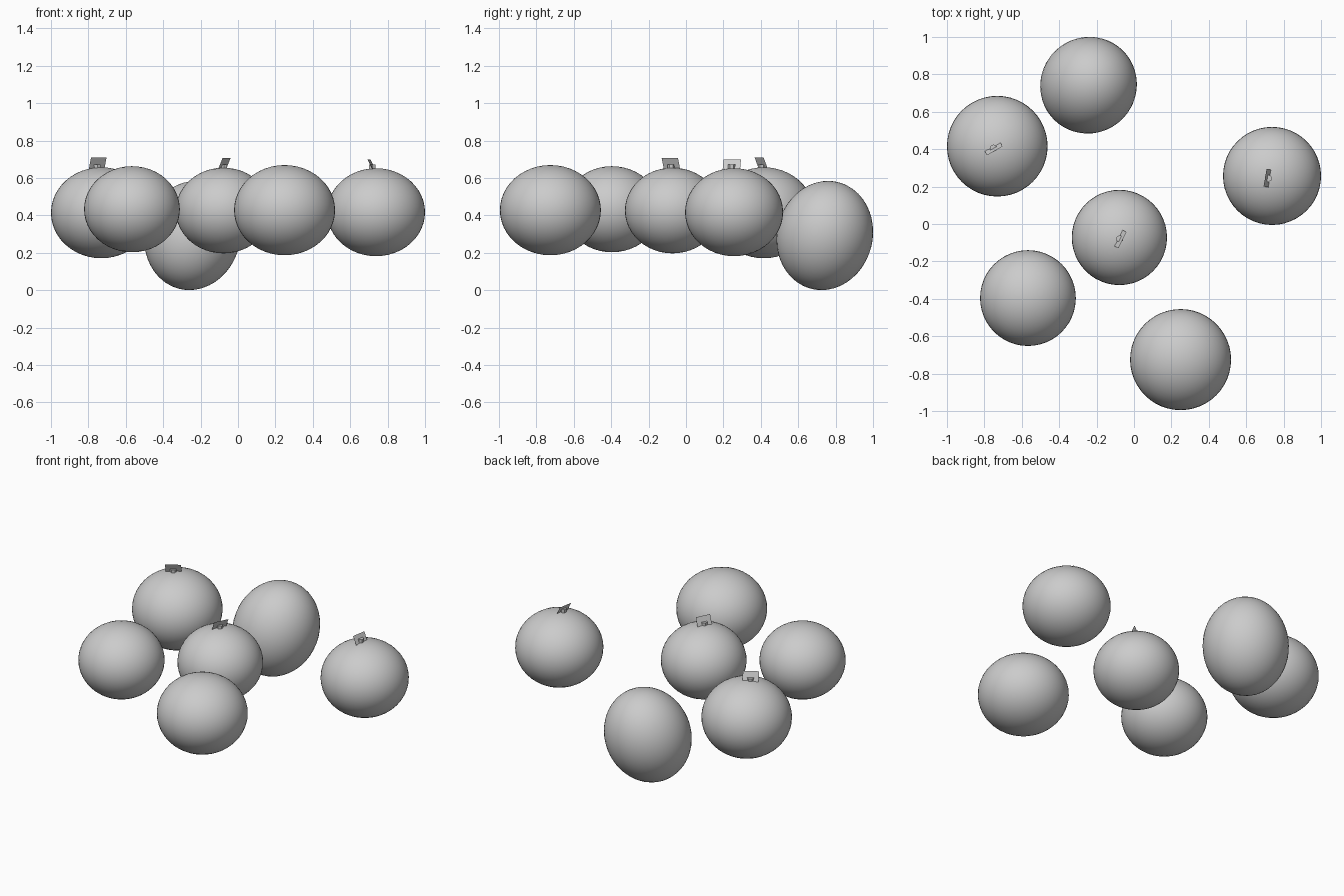
import bpy
from math import radians
from mathutils import Vector, Quaternion

if "Cube" in bpy.data.objects:
    bpy.data.objects.remove(bpy.data.objects["Cube"])


def fruit(name, loc, r, rz, lean=None, angle=0):
    # squashed or stretched smooth ball, optionally leaning around an axis
    bpy.ops.mesh.primitive_uv_sphere_add(segments=48, ring_count=24, radius=1, location=loc)
    o = bpy.context.object
    o.name = name
    o.scale = (r, r, rz)
    if lean:
        o.rotation_mode = 'QUATERNION'
        o.rotation_quaternion = Quaternion(Vector(lean), radians(angle))
    bpy.ops.object.shade_smooth()
    return o


def stalk(name, a, b, shift, z_top, z_low=0.65):
    # small tilted leaf plate: top edge a-b, lower edge moved sideways by shift
    a, b, s = Vector(a), Vector(b), Vector(shift)
    top = [(a.x, a.y, z_top), (b.x, b.y, z_top)]
    low = [((b + s).x, (b + s).y, z_low), ((a + s).x, (a + s).y, z_low)]
    me = bpy.data.meshes.new(name + "_leaf")
    me.from_pydata(top + low, [], [(0, 1, 2, 3)])
    o = bpy.data.objects.new(name + "_leaf", me)
    bpy.context.collection.objects.link(o)
    # short six-sided stem through the plate
    c = (a + b) / 2 + s * 0.65
    bpy.ops.mesh.primitive_cone_add(vertices=6, radius1=0.018, radius2=0.02, depth=0.05,
                                    location=(c.x, c.y, 0.648))
    bpy.context.object.name = name + "_stem"


# round fruits
fruit("left_fruit", (-0.731, 0.416, 0.414), 0.269, 0.243)
fruit("middle_fruit", (-0.078, -0.072, 0.426), 0.2545, 0.229)
fruit("front_left_fruit", (-0.567, -0.396, 0.433), 0.256, 0.230)
fruit("front_fruit", (0.249, -0.725, 0.428), 0.270, 0.241)
fruit("right_fruit", (0.738, 0.257, 0.417), 0.262, 0.235)

# taller fruit resting lower, leaning to the back right
fruit("back_fruit", (-0.243, 0.742, 0.2925), 0.256, 0.296, (-1, 1, 0), 20)

# stems with leaf plates
stalk("left", (-0.786, 0.367), (-0.703, 0.415), (-0.011, 0.022), 0.709)
stalk("middle", (-0.040, -0.043), (-0.083, -0.130), (-0.022, 0.011), 0.706)
stalk("right", (0.709, 0.294), (0.693, 0.201), (0.026, -0.005), 0.698, 0.645)
